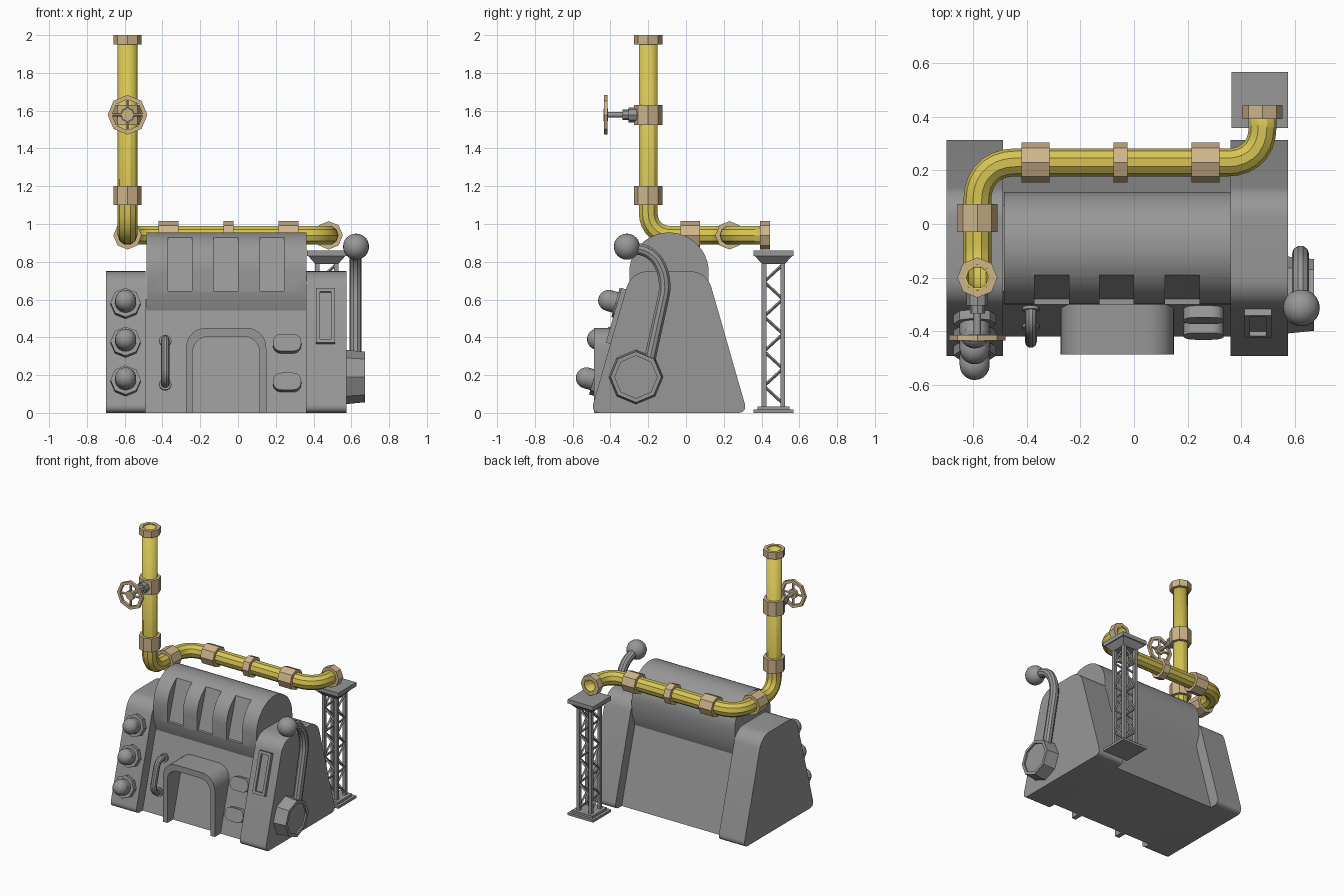
import bpy, bmesh, math
from mathutils import Vector, Matrix

if "Cube" in bpy.data.objects:
    bpy.data.objects.remove(bpy.data.objects["Cube"], do_unlink=True)


def material(name, rgb):
    m = bpy.data.materials.new(name)
    m.use_nodes = True
    m.diffuse_color = (*rgb, 1)
    m.node_tree.nodes["Principled BSDF"].inputs["Base Color"].default_value = (*rgb, 1)
    return m


GRAY = material("machine gray", (0.31, 0.31, 0.31))
YELLOW = material("pipe yellow", (0.68, 0.56, 0.09))
TAN = material("fitting tan", (0.62, 0.46, 0.26))


def shade(ob):
    bpy.ops.object.select_all(action='DESELECT')
    ob.select_set(True)
    bpy.context.view_layer.objects.active = ob
    bpy.ops.object.shade_smooth_by_angle(angle=math.radians(32))
    return ob


def finish(name, bm, mat, matrix=Matrix()):
    bmesh.ops.recalc_face_normals(bm, faces=bm.faces)
    bm.transform(matrix)
    me = bpy.data.meshes.new(name)
    bm.to_mesh(me)
    bm.free()
    me.materials.append(mat)
    ob = bpy.data.objects.new(name, me)
    bpy.context.collection.objects.link(ob)
    return shade(ob)


def rounded(pts, radii, closed=True, steps=7):
    """Replace corners by curved bends; works for profiles and paths."""
    pts, out = [Vector(p) for p in pts], []
    for i, p in enumerate(pts):
        r = radii[i]
        if r == 0 or (not closed and i in (0, len(pts) - 1)):
            out.append(p)
            continue
        a = p + (pts[i - 1] - p).normalized() * r
        b = p + (pts[(i + 1) % len(pts)] - p).normalized() * r
        for k in range(steps + 1):
            t = k / steps
            w = 0.83 * 2 * t * (1 - t)
            u, v = (1 - t) ** 2, t * t
            out.append((a * u + p * w + b * v) / (u + v + w))
    return out


def prism(name, pts, axis, lo, hi, mat=GRAY, matrix=Matrix()):
    place = {'x': lambda p, d: (d, p[0], p[1]), 'y': lambda p, d: (p[0], d, p[1]),
             'z': lambda p, d: (p[0], p[1], d)}[axis]
    bm = bmesh.new()
    face = bm.faces.new([bm.verts.new(place(p, lo)) for p in pts])
    new = bmesh.ops.extrude_face_region(bm, geom=[face])["geom"]
    shift = Vector(place((0, 0), hi - lo))
    bmesh.ops.translate(bm, verts=[v for v in new if isinstance(v, bmesh.types.BMVert)], vec=shift)
    return finish(name, bm, mat, matrix)


def along(a, b):
    a, b = Vector(a), Vector(b)
    return Matrix.Translation(a) @ (b - a).to_track_quat('Z', 'Y').to_matrix().to_4x4(), (b - a).length


def rod(name, a, b, r, n=16, mat=GRAY, r2=None):
    m, length = along(a, b)
    bm = bmesh.new()
    bmesh.ops.create_cone(bm, cap_ends=True, segments=n, radius1=r, radius2=r if r2 is None else r2,
                          depth=length, matrix=Matrix.Translation((0, 0, length / 2)))
    return finish(name, bm, mat, m)


def ring(name, a, b, r_out, r_in, n=8, mat=TAN):
    m, length = along(a, b)
    bm = bmesh.new()
    loops = [[bm.verts.new((r * math.cos(i * math.tau / n), r * math.sin(i * math.tau / n), z))
              for i in range(n)] for r, z in ((r_out, 0), (r_out, length), (r_in, length), (r_in, 0))]
    for k in range(4):
        p, q = loops[k], loops[(k + 1) % 4]
        for i in range(n):
            j = (i + 1) % n
            bm.faces.new((p[i], p[j], q[j], q[i]))
    return finish(name, bm, mat, m)


def ball(name, at, r, mat=GRAY):
    bm = bmesh.new()
    bmesh.ops.create_uvsphere(bm, u_segments=20, v_segments=12, radius=r)
    return finish(name, bm, mat, Matrix.Translation(at))


def tube(name, path, r, mat, caps=True):
    cu = bpy.data.curves.new(name, 'CURVE')
    cu.dimensions, cu.bevel_depth, cu.bevel_resolution, cu.use_fill_caps = '3D', r, 3, caps
    sp = cu.splines.new('POLY')
    sp.points.add(len(path) - 1)
    for pt, co in zip(sp.points, path):
        pt.co = (*co, 1)
    cu.materials.append(mat)
    ob = bpy.data.objects.new(name, cu)
    bpy.context.collection.objects.link(ob)
    bpy.ops.object.select_all(action='DESELECT')
    ob.select_set(True)
    bpy.context.view_layer.objects.active = ob
    bpy.ops.object.convert(target='MESH')
    return shade(bpy.context.object)


def rect(x0, y0, x1, y1):
    return [(x0, y0), (x1, y0), (x1, y1), (x0, y1)]


# Sloped end housings and the body between them
end_profile = rounded([(-0.505, 0), (0.325, 0), (0.11, 0.75), (-0.29, 0.75)], [0.05, 0.05, 0.09, 0.09])
prism("right_housing", end_profile, 'x', -0.70, -0.49)
prism("left_housing", end_profile, 'x', 0.36, 0.575)
prism("body", [(-0.42, 0), (0.24, 0), (0.07, 0.6), (-0.25, 0.6)], 'x', -0.49, 0.36)

# Arched drum with three slots cut in its front
arc = [(-0.09 + 0.21 * math.cos(a), 0.745 + 0.21 * math.sin(a))
       for a in (math.pi * i / 24 for i in range(25))]
drum = prism("drum", arc + [(-0.3, 0.64), (-0.265, 0.54), (0.085, 0.54), (0.12, 0.64)], 'x', -0.485, 0.362)
for x in (-0.307, -0.065, 0.18):
    cutter = prism("slot_cutter", [(-0.19, 0.93), (-0.28, 0.645), (-0.5, 0.645), (-0.5, 0.93)],
                   'x', x - 0.064, x + 0.064)
    cutter.hide_render = True
    mod = drum.modifiers.new("slot", 'BOOLEAN')
    mod.operation, mod.object, mod.solver = 'DIFFERENCE', cutter, 'EXACT'
    bpy.context.view_layer.objects.active = drum
    bpy.ops.object.modifier_apply(modifier=mod.name)
    bpy.data.objects.remove(cutter, do_unlink=True)
shade(drum)

# Doorway arch
outer = rounded([(-0.275, 0), (-0.275, 0.45), (0.15, 0.45), (0.15, 0)], [0, 0.11, 0.11, 0])
inner = rounded([(-0.24, 0), (-0.24, 0.405), (0.115, 0.405), (0.115, 0)], [0, 0.09, 0.09, 0])
prism("doorway_arch", outer + inner[::-1], 'y', -0.487, -0.26)

# Things mounted on the sloped front
LEAN = Matrix.Rotation(math.radians(74), 4, 'X')
NORMAL = LEAN.to_3x3() @ Vector((0, 0, 1))


def body_front(x, z):
    return Vector((x, -0.42 + 0.283 * z, z))


def housing_front(x, z):
    return Vector((x, -0.505 + 0.287 * z, z))


for z in (0.575, 0.37, 0.165):
    p = housing_front(-0.595, z)
    rod("lamp_base", p - NORMAL * 0.02, p + NORMAL * 0.035, 0.08, 8)
    rod("lamp_neck", p, p + NORMAL * 0.07, 0.056, 20)
    ball("lamp_dome", p + NORMAL * 0.072, 0.056)

lo, hi = body_front(-0.385, 0.15), body_front(-0.385, 0.38)
grip = [lo, lo + NORMAL * 0.08, hi + NORMAL * 0.08, hi]
tube("front_handle", rounded(grip, [0, 0.06, 0.06, 0], False), 0.022, GRAY)
for p in (lo, hi):
    rod("handle_foot", p - NORMAL * 0.01, p + NORMAL * 0.012, 0.032)

for z in (0.36, 0.155):
    pill = rounded(rect(-0.075, -0.047, 0.075, 0.047), [0.046] * 4)
    prism("button", pill, 'z', -0.02, 0.045, GRAY, Matrix.Translation(body_front(0.26, z)) @ LEAN)

m = Matrix.Translation(housing_front(0.463, 0.51)) @ LEAN
prism("gauge_plate", rect(-0.03, -0.13, 0.03, 0.13), 'z', -0.01, 0.008, GRAY, m)
for s in (-1, 1):
    prism("gauge_side", rect(s * 0.04 - 0.01, -0.15, s * 0.04 + 0.01, 0.15), 'z', -0.01, 0.025, GRAY, m)
    prism("gauge_end", rect(-0.03, s * 0.14 - 0.01, 0.03, s * 0.14 + 0.01), 'z', -0.01, 0.025, GRAY, m)

# Side lever on its octagonal hub
hub = Vector((0.56, -0.265, 0.19))
X = Vector((1, 0, 0))
rod("lever_hub", hub, hub + X * 0.1, 0.145, 8, GRAY, 0.135)
ring("lever_hub_rim", hub + X * 0.1, hub + X * 0.112, 0.135, 0.112, 8, GRAY)
arm = [(0.622, -0.21, 0.2), (0.622, -0.1, 0.7), (0.622, -0.17, 0.85), (0.622, -0.31, 0.88)]
tube("lever_arm", rounded(arm, [0, 0.08, 0.07, 0], False), 0.032, GRAY)
ball("lever_knob", (0.625, -0.313, 0.88), 0.069)

# Yellow pipe run with elbows
run = [(-0.585, -0.2, 1.995), (-0.585, -0.2, 0.94), (-0.585, 0.23, 0.94),
       (0.48, 0.23, 0.94), (0.48, 0.44, 0.94)]
pipe = tube("pipe", rounded(run, [0, 0.12, 0.14, 0.13, 0], False), 0.052, YELLOW, False)
wall = pipe.modifiers.new("wall", 'SOLIDIFY')
wall.thickness, wall.offset = 0.012, -1

# Octagonal fittings along the pipe
for z0, z1 in ((1.95, 2.0), (1.525, 1.63), (1.1, 1.2)):
    ring("upright_fitting", (-0.585, -0.2, z0), (-0.585, -0.2, z1), 0.075, 0.049)
for x0, x1 in ((-0.42, -0.315), (-0.077, -0.025), (0.215, 0.32)):
    ring("level_fitting", (x0, 0.23, 0.94), (x1, 0.23, 0.94), 0.075, 0.049)
for x, y0, y1 in ((-0.585, -0.03, 0.075), (0.48, 0.392, 0.444)):
    ring("cross_fitting", (x, y0, 0.94), (x, y1, 0.94), 0.075, 0.049)

# Valve stem and hand wheel
c = Vector((-0.585, 0, 1.578))
Y = Vector((0, 1, 0))
rod("valve_nut", c - Y * 0.25, c - Y * 0.305, 0.04, 8)
rod("valve_collar", c - Y * 0.3, c - Y * 0.335, 0.028, 8)
rod("valve_stem", c - Y * 0.3, c - Y * 0.43, 0.014, 12)
ring("wheel_rim", c - Y * 0.415, c - Y * 0.435, 0.105, 0.082)
rod("wheel_hub", c - Y * 0.412, c - Y * 0.438, 0.034, 8, TAN)
for i in range(4):
    a = math.tau * i / 4
    tip = Vector((math.cos(a), 0, math.sin(a))) * 0.09
    rod("wheel_spoke", c - Y * 0.425, c - Y * 0.425 + tip, 0.009, 6, TAN)

# Lattice support tower
tx, ty, w = 0.47, 0.463, 0.05


def plate(name, h, z0, z1):
    return prism(name, rect(tx - h, ty - h, tx + h, ty + h), 'z', z0, z1)


plate("tower_foot", 0.105, 0, 0.018)
plate("tower_plinth", 0.085, 0.018, 0.035)
plate("tower_top", 0.105, 0.83, 0.86)
bm = bmesh.new()
bmesh.ops.create_cone(bm, cap_ends=True, segments=4, radius1=0.06 * 2 ** 0.5, radius2=0.1 * 2 ** 0.5, depth=0.045,
                      matrix=Matrix.Rotation(math.pi / 4, 4, 'Z'))
finish("tower_capital", bm, GRAY, Matrix.Translation((tx, ty, 0.81)))
corners = [(tx + a * w, ty + b * w) for a, b in ((-1, -1), (1, -1), (1, 1), (-1, 1))]
for i, p in enumerate(corners):
    prism("tower_leg", rect(p[0] - 0.012, p[1] - 0.012, p[0] + 0.012, p[1] + 0.012), 'z', 0.03, 0.8)
    q = corners[(i + 1) % 4]
    for k in range(8):
        a, b = (p, q) if (k + i // 2) % 2 else (q, p)
        z = 0.05 + k * 0.092
        rod("tower_brace", (*a, z), (*b, z + 0.092), 0.008, 4)
